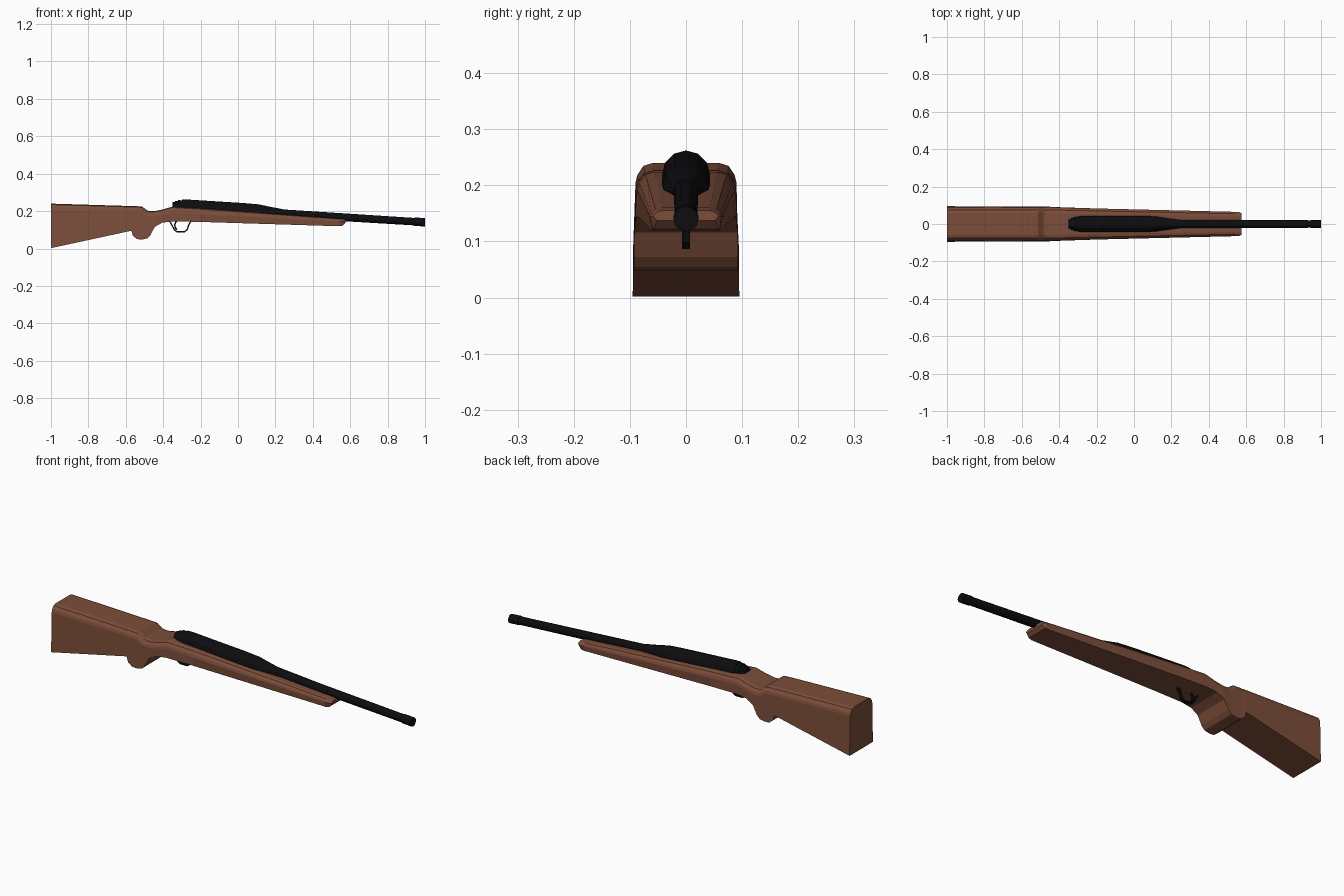
import bpy, bmesh, math

if "Cube" in bpy.data.objects:
    bpy.data.objects.remove(bpy.data.objects["Cube"])


def material(name, rgb):
    m = bpy.data.materials.new(name)
    m.diffuse_color = (*rgb, 1)
    m.use_nodes = True
    m.node_tree.nodes["Principled BSDF"].inputs["Base Color"].default_value = m.diffuse_color
    return m


wood = material("brown_wood", (0.20, 0.075, 0.042))
metal = material("black_metal", (0.004, 0.004, 0.005))


def loft(name, rings, mat, closed=False):
    """Skin a list of equal-length point rings; cap the ends unless closed."""
    bm = bmesh.new()
    vs = [[bm.verts.new(p) for p in r] for r in rings]
    n = len(vs[0])
    pairs = list(zip(vs, vs[1:])) + ([(vs[-1], vs[0])] if closed else [])
    for a, b in pairs:
        for i in range(n):
            j = (i + 1) % n
            bm.faces.new((a[i], a[j], b[j], b[i]))
    if not closed:
        bm.faces.new(vs[0])
        bm.faces.new(vs[-1])
    bmesh.ops.recalc_face_normals(bm, faces=bm.faces)
    me = bpy.data.meshes.new(name)
    bm.to_mesh(me)
    bm.free()
    ob = bpy.data.objects.new(name, me)
    bpy.context.collection.objects.link(ob)
    me.materials.append(mat)
    return ob


def stock_ring(x, zb, zt, wb, wt, c):
    """Flat-bottomed section with rounded upper corners."""
    half = [(wb, zb), (wt, zt - c), (wt * 0.96, zt - c * 0.6),
            (wt * 0.84, zt - c * 0.15), (wt * 0.65, zt)]
    pts = half + [(-y, z) for y, z in reversed(half)]
    return [(x, y, z) for y, z in pts]


# Stock: x, bottom z, top z, bottom half width, top half width, corner depth
stock = [
    (-1.000, 0.002, 0.240, 0.095, 0.090, 0.035),
    (-0.570, 0.095, 0.227, 0.094, 0.089, 0.033),
    (-0.562, 0.068, 0.226, 0.094, 0.089, 0.033),
    (-0.540, 0.050, 0.226, 0.093, 0.089, 0.033),
    (-0.512, 0.048, 0.224, 0.093, 0.089, 0.033),
    (-0.485, 0.054, 0.203, 0.093, 0.089, 0.030),
    (-0.468, 0.072, 0.200, 0.093, 0.089, 0.030),
    (-0.445, 0.116, 0.200, 0.092, 0.090, 0.030),
    (-0.405, 0.138, 0.208, 0.090, 0.089, 0.030),
    (-0.350, 0.145, 0.224, 0.088, 0.087, 0.034),
    (-0.200, 0.142, 0.215, 0.083, 0.083, 0.031),
    (0.540, 0.119, 0.160, 0.060, 0.065, 0.016),
    (0.560, 0.122, 0.158, 0.058, 0.064, 0.014),
    (0.575, 0.137, 0.155, 0.052, 0.058, 0.010),
]
loft("stock", [stock_ring(*s) for s in stock], wood)


def turned(name, stations, sides=12):
    """Turned metal part on the sloping bore axis: (x, radius) stations."""
    rings = []
    for x, r in stations:
        zc = 0.14 + 0.062 * (1 - x)
        rings.append([(x, r * math.sin(math.tau * i / sides),
                       zc + r * math.cos(math.tau * i / sides)) for i in range(sides)])
    return loft(name, rings, metal)


# Receiver with stepped bolt shroud, barrel and muzzle ring
turned("bolt_shroud", [(-0.350, 0.025), (-0.336, 0.025), (-0.336, 0.031), (-0.29, 0.031)])
turned("receiver", [(-0.322, 0.037), (-0.300, 0.037), (-0.300, 0.041), (-0.275, 0.043),
                    (0.02, 0.043), (0.110, 0.041), (0.170, 0.032), (0.240, 0.023)])
turned("barrel", [(0.20, 0.022), (0.95, 0.020)])
turned("muzzle", [(0.945, 0.0225), (1.0, 0.0225)])


def strip(name, path, thick, width):
    """Flat bar following a path in the xz plane."""
    rings = []
    for i, (x, z) in enumerate(path):
        a, b = path[max(i - 1, 0)], path[min(i + 1, len(path) - 1)]
        dx, dz = b[0] - a[0], b[1] - a[1]
        d = math.hypot(dx, dz)
        nx, nz = -dz / d * thick / 2, dx / d * thick / 2
        rings.append([(x + s * nx, y, z + s * nz)
                      for s, y in ((1, width), (1, -width), (-1, -width), (-1, width))])
    return loft(name, rings, metal)


# Trigger guard and trigger
strip("trigger_guard", [(-0.368, 0.150), (-0.355, 0.128), (-0.340, 0.100), (-0.328, 0.090),
                        (-0.285, 0.090), (-0.272, 0.100), (-0.264, 0.125), (-0.250, 0.150)],
      0.007, 0.007)
strip("trigger", [(-0.328, 0.150), (-0.338, 0.128), (-0.336, 0.112), (-0.326, 0.100)],
      0.008, 0.004)
